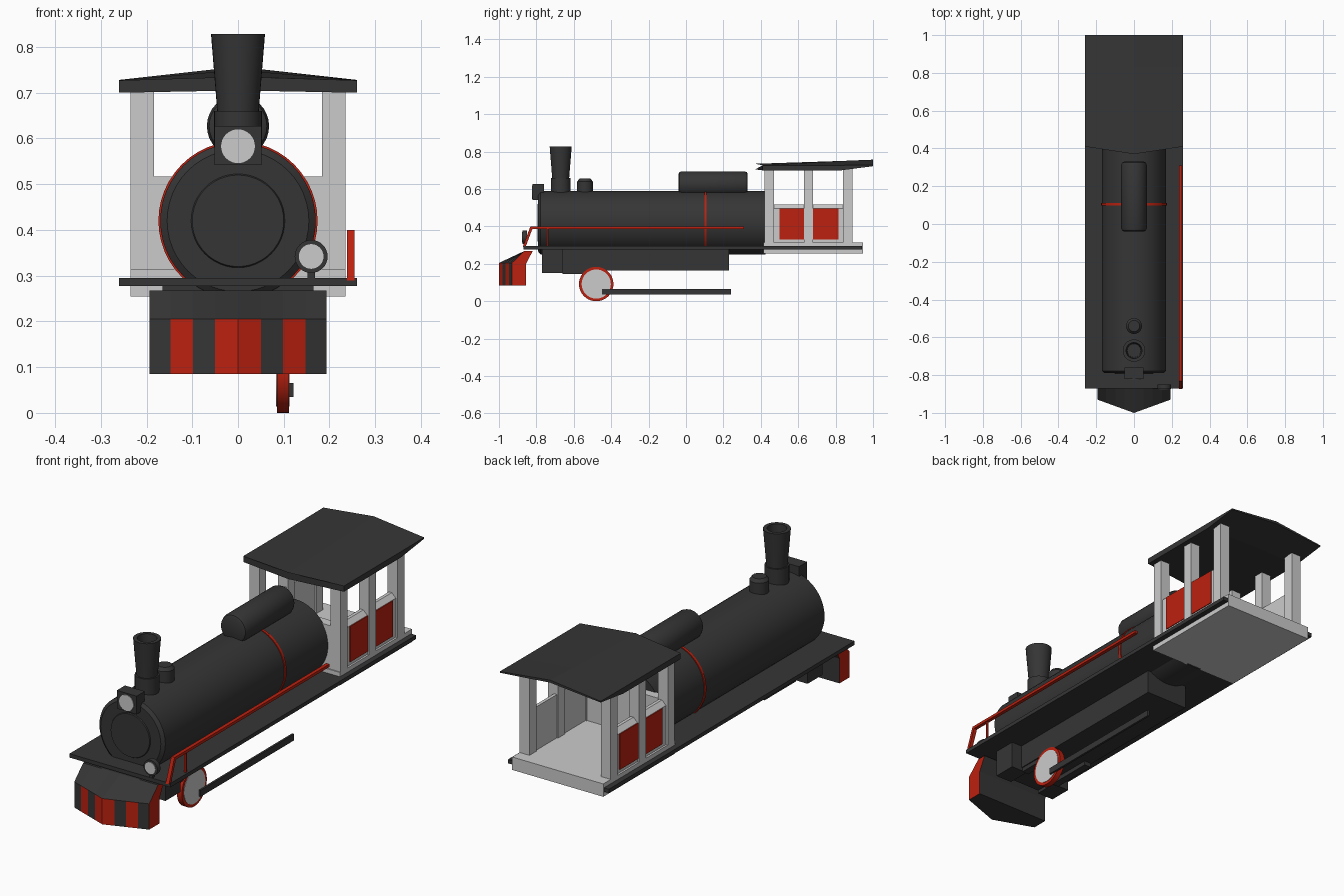
import bpy, bmesh, math
from mathutils import Vector

if "Cube" in bpy.data.objects:
    bpy.data.objects.remove(bpy.data.objects["Cube"])


def material(name, rgb):
    m = bpy.data.materials.new(name)
    m.use_nodes = True
    m.diffuse_color = (*rgb, 1)
    node = next(n for n in m.node_tree.nodes if n.type == 'BSDF_PRINCIPLED')
    node.inputs["Base Color"].default_value = (*rgb, 1)
    return m


BLACK = material("soft black", (0.036, 0.036, 0.036))
RED = material("bright red", (0.5, 0.015, 0.005))
GREY = material("light grey", (0.6, 0.6, 0.6))


def finish(name, bm, mats, smooth=False):
    bmesh.ops.recalc_face_normals(bm, faces=bm.faces)
    mesh = bpy.data.meshes.new(name)
    bm.to_mesh(mesh)
    bm.free()
    for m in mats:
        mesh.materials.append(m)
    ob = bpy.data.objects.new(name, mesh)
    bpy.context.collection.objects.link(ob)
    if smooth:
        bpy.ops.object.select_all(action='DESELECT')
        ob.select_set(True)
        bpy.context.view_layer.objects.active = ob
        bpy.ops.object.shade_smooth_by_angle(angle=math.radians(30))
    return ob


def loft(rings):
    """Skin closed rings of points and cap both ends."""
    bm = bmesh.new()
    loops = [[bm.verts.new(p) for p in ring] for ring in rings]
    n = len(loops[0])
    for a, b in zip(loops, loops[1:]):
        for i in range(n):
            j = (i + 1) % n
            bm.faces.new((a[i], a[j], b[j], b[i]))
    bm.faces.new(loops[0])
    bm.faces.new(loops[-1])
    return bm


def box(name, x, y, z, mat):
    rings = [[(x[0], y[0], h), (x[1], y[0], h), (x[1], y[1], h), (x[0], y[1], h)] for h in z]
    return finish(name, loft(rings), [mat])


def lathe(name, centre, axis, profile, mat, segs=32):
    """Turn (radius, distance) pairs about an axis through centre."""
    u, v, w = {'X': ((0, 1, 0), (0, 0, 1), (1, 0, 0)),
               'Y': ((1, 0, 0), (0, 0, 1), (0, 1, 0)),
               'Z': ((1, 0, 0), (0, 1, 0), (0, 0, 1))}[axis]
    u, v, w, c = Vector(u), Vector(v), Vector(w), Vector(centre)
    turns = [2 * math.pi * i / segs for i in range(segs)]
    rings = [[c + u * r * math.cos(t) + v * r * math.sin(t) + w * d for t in turns]
             for r, d in profile]
    return finish(name, loft(rings), [mat], True)


# Footplate and underframe
box("footplate", (-0.26, 0.26), (-0.87, 0.94), (0.277, 0.295), BLACK)
box("underframe", (-0.11, 0.11), (-0.77, 0.23), (0.165, 0.28), BLACK)
for side, s in (("left", 1), ("right", -1)):
    box(side + "_cylinder_block", (0.08 * s, 0.165 * s), (-0.77, -0.66), (0.15, 0.28), BLACK)
    box(side + "_slide_bar", (0.07 * s, 0.105 * s), (-0.66, -0.43), (0.145, 0.18), BLACK)

# Boiler with smokebox door and band
lathe("boiler", (0, 0, 0.42), 'Y',
      [(0.1, -0.79), (0.155, -0.79), (0.17, -0.778), (0.17, 0.425)], BLACK, 48)
lathe("smokebox_door", (0, 0, 0.42), 'Y', [(0.1, -0.795), (0.105, -0.785)], BLACK, 48)
lathe("boiler_band", (0, 0, 0.42), 'Y', [(0.174, 0.098), (0.174, 0.11)], RED, 48)

# Chimney, dome and top tank
lathe("chimney_base", (0, -0.67, 0), 'Z', [(0.052, 0.56), (0.052, 0.66)], BLACK)
lathe("chimney", (0, -0.67, 0), 'Z',
      [(0.045, 0.655), (0.059, 0.828), (0.042, 0.828), (0.036, 0.69)], BLACK)
lathe("dome", (0, -0.54, 0), 'Z',
      [(0.042, 0.56), (0.042, 0.64), (0.03, 0.655)], BLACK)
lathe("top_tank", (0, 0, 0.627), 'Y',
      [(0.052, -0.04), (0.063, -0.035), (0.068, -0.022), (0.068, 0.312),
       (0.063, 0.325), (0.052, 0.33)], BLACK)

# Headlight and small marker lamp
box("headlight_box", (-0.051, 0.051), (-0.82, -0.76), (0.542, 0.627), BLACK)
lathe("headlight_lens", (0, -0.823, 0.583), 'Y', [(0.037, 0), (0.037, 0.006)], GREY)
lathe("marker_lamp", (0.16, -0.873, 0.342), 'Y', [(0.036, 0), (0.036, 0.022)], BLACK)
lathe("marker_lens", (0.16, -0.876, 0.342), 'Y', [(0.027, 0), (0.027, 0.005)], GREY)
box("marker_stem", (0.152, 0.168), (-0.868, -0.855), (0.29, 0.31), BLACK)

# Handrail on the left side
RX = (0.238, 0.255)
box("handrail", RX, (-0.83, 0.31), (0.387, 0.4), RED)
box("handrail_post", (0.242, 0.251), (-0.743, -0.734), (0.29, 0.39), RED)
finish("handrail_front", loft([[(x, -0.873, 0.29), (x, -0.858, 0.29),
                                (x, -0.82, 0.39), (x, -0.832, 0.4)] for x in RX]), [RED])

# Wheel and side rod
lathe("wheel", (0, -0.48, 0.092), 'X', [(0.092, 0.085), (0.092, 0.111)], RED, 40)
for name, x in (("outer", 0.11), ("inner", 0.083)):
    lathe(name + "_wheel_disc", (x, -0.48, 0.092), 'X', [(0.078, 0), (0.078, 0.003)], GREY, 40)
box("side_rod", (0.111, 0.121), (-0.45, 0.24), (0.035, 0.065), BLACK)

# Pilot with painted stripes
half = [0.05, 0.098, 0.148, 0.193]
rings = []
for x in [-h for h in reversed(half)] + [0] + half:
    f = -1 + 0.07 * abs(x) / half[-1]
    rings.append([(x, f, 0.085), (x, f, 0.205), (x, -0.865, 0.268),
                  (x, -0.82, 0.268), (x, -0.855, 0.2), (x, -0.855, 0.085)])
pilot = finish("pilot", loft(rings), [BLACK, RED])
for p in pilot.data.polygons:
    ax = abs(p.center.x)
    stripe = p.normal.y < -0.5 and abs(p.normal.z) < 0.1 and (ax < 0.05 or 0.098 < ax < 0.148)
    p.material_index = int(stripe or abs(p.normal.x) > 0.9)

# Cab floor, walls, posts and panels
box("cab_floor", (-0.235, 0.235), (0.415, 0.945), (0.255, 0.315), GREY)
box("cab_front_wall", (-0.2, 0.2), (0.42, 0.465), (0.3, 0.517), GREY)
for side, s in (("left", 1), ("right", -1)):
    for i, y in enumerate((0.42, 0.63, 0.84)):
        box(f"{side}_cab_post_{i}", (0.184 * s, 0.235 * s), (y, y + 0.05), (0.3, 0.71), GREY)
    # Wall with a sloping sill
    finish(side + "_cab_wall", loft([[(0.19 * s, y, 0.3), (0.226 * s, y, 0.3),
                                      (0.226 * s, y, 0.497), (0.205 * s, y, 0.517),
                                      (0.19 * s, y, 0.517)] for y in (0.45, 0.86)]), [GREY])
    for i, y in enumerate(((0.5, 0.63), (0.68, 0.815))):
        box(f"{side}_red_panel_{i}", (0.225 * s, 0.23 * s), y, (0.33, 0.496), RED)

# Ridged cab roof with a tapered rear overhang
stations = [(0.41, 0.37, 0.70, 0.705, 0.727, 0.735),
            (0.83, 0.83, 0.70, 0.705, 0.727, 0.75),
            (1.0, 1.0, 0.722, 0.745, 0.728, 0.757)]
finish("cab_roof", loft([[(-0.26, e, lo), (0, c, mid), (0.26, e, lo),
                          (0.26, e, top), (0, c, ridge), (-0.26, e, top)]
                         for e, c, lo, mid, top, ridge in stations]), [BLACK])
